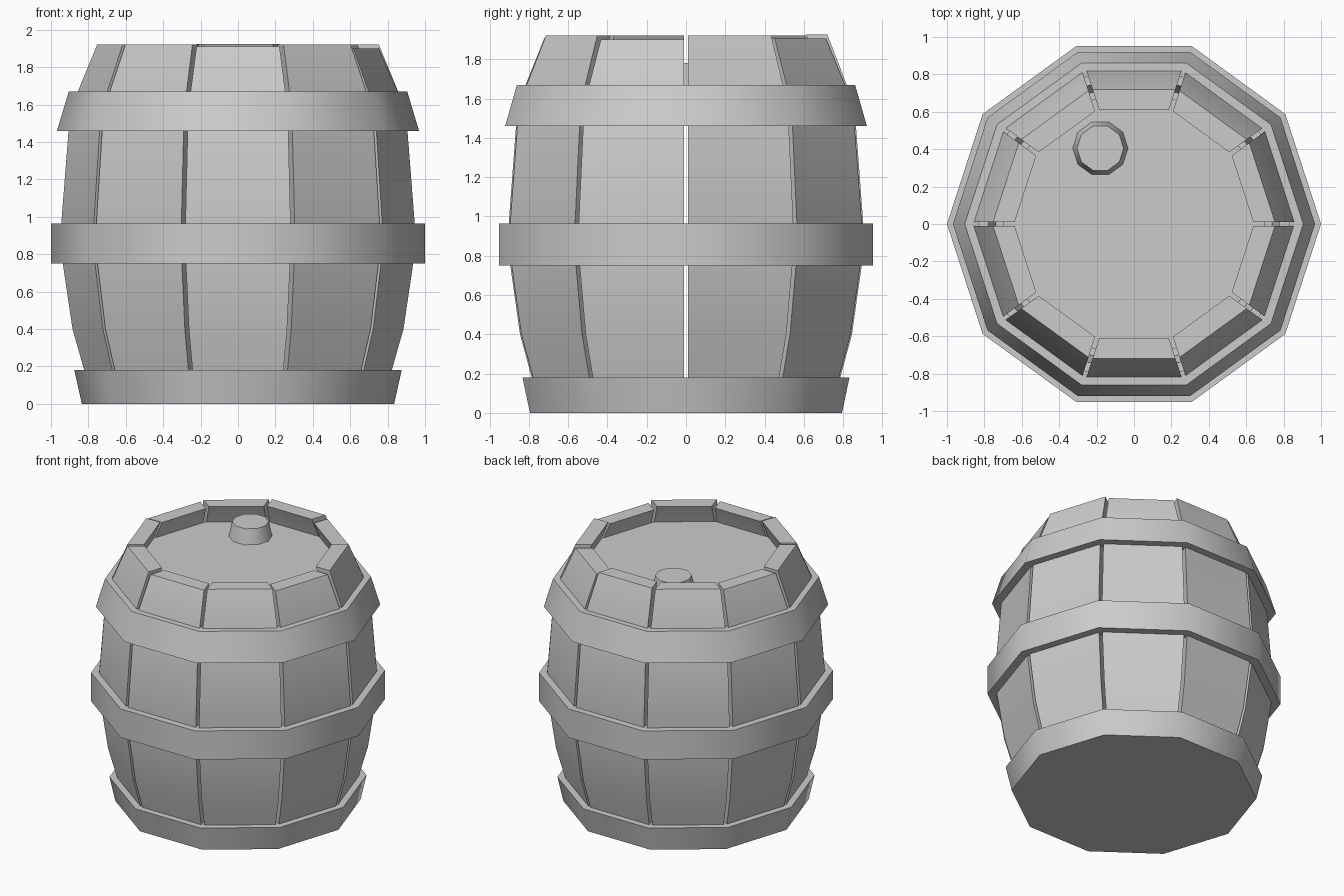
import bpy, bmesh, math
from mathutils import Matrix

SIDES = 10
STEP = 2 * math.pi / SIDES

cube = bpy.data.objects.get("Cube")
if cube:
    bpy.data.objects.remove(cube)

grey = bpy.data.materials.new("plain_grey")
grey.use_nodes = True
COLOR = (0.6, 0.6, 0.6, 1)
grey.diffuse_color = COLOR
grey.node_tree.nodes["Principled BSDF"].inputs["Base Color"].default_value = COLOR


def loft(name, rings, closed=False, angle=40):
    """Skin a list of equal-length vertex rings; cap the ends or join them."""
    bm = bmesh.new()
    loops = [[bm.verts.new(p) for p in ring] for ring in rings]
    n = len(loops[0])
    pairs = list(zip(loops, loops[1:]))
    if closed:
        pairs.append((loops[-1], loops[0]))
    else:
        bm.faces.new(loops[0][::-1])
        bm.faces.new(loops[-1])
    for a, b in pairs:
        for i in range(n):
            j = (i + 1) % n
            bm.faces.new((a[i], a[j], b[j], b[i]))
    bmesh.ops.recalc_face_normals(bm, faces=bm.faces)
    mesh = bpy.data.meshes.new(name)
    bm.to_mesh(mesh)
    bm.free()
    mesh.materials.append(grey)
    obj = bpy.data.objects.new(name, mesh)
    bpy.context.collection.objects.link(obj)
    bpy.ops.object.select_all(action="DESELECT")
    obj.select_set(True)
    bpy.context.view_layer.objects.active = obj
    bpy.ops.object.shade_smooth_by_angle(angle=math.radians(angle))
    return obj


def lathe(name, profile, closed=False):
    """Revolve (radius, z) points into a ten-sided solid."""
    return loft(name, [[(r * math.cos(i * STEP), r * math.sin(i * STEP), z)
                        for i in range(SIDES)] for r, z in profile], closed)


# Staves: bowed planks with narrow gaps and slightly uneven tops
BOW = [(0.745, 0.03), (0.845, 0.4), (0.91, 0.86), (0.857, 1.57)]
TOPS = [1.92, 1.905, 1.925, 1.92, 1.91, 1.92, 1.92, 1.91, 1.92, 1.90]
THICK, GAP = 0.11, 0.012
for k, top in enumerate(TOPS):
    rings = []
    for a, z in BOW + [(0.72, top)]:
        outer = a * math.tan(STEP / 2) - GAP
        inner = (a - THICK) * math.tan(STEP / 2) - GAP
        rings.append([(a, -outer, z), (a, outer, z),
                      (a - THICK, inner, z), (a - THICK, -inner, z)])
    stave = loft(f"stave_{k + 1}", rings, angle=30)
    stave.data.transform(Matrix.Rotation((k + 0.5) * STEP, 4, "Z"))

# Hoops; the lowest one is closed underneath
lathe("bottom_hoop", [(0.835, 0), (0.875, 0.18), (0.78, 0.18), (0.74, 0.04)])
lathe("middle_hoop", [(1, 0.75), (1, 0.965), (0.9, 0.965), (0.9, 0.75)], True)
lathe("upper_hoop", [(0.968, 1.46), (0.905, 1.67), (0.83, 1.67), (0.87, 1.46)], True)

# Lid and its stopper
lathe("lid", [(0.7, 1.62), (0.7, 1.78)])
stopper = lathe("stopper", [(0.15, 1.77), (0.125, 1.89)])
stopper.data.transform(Matrix.Translation((-0.18, 0.405, 0)))
